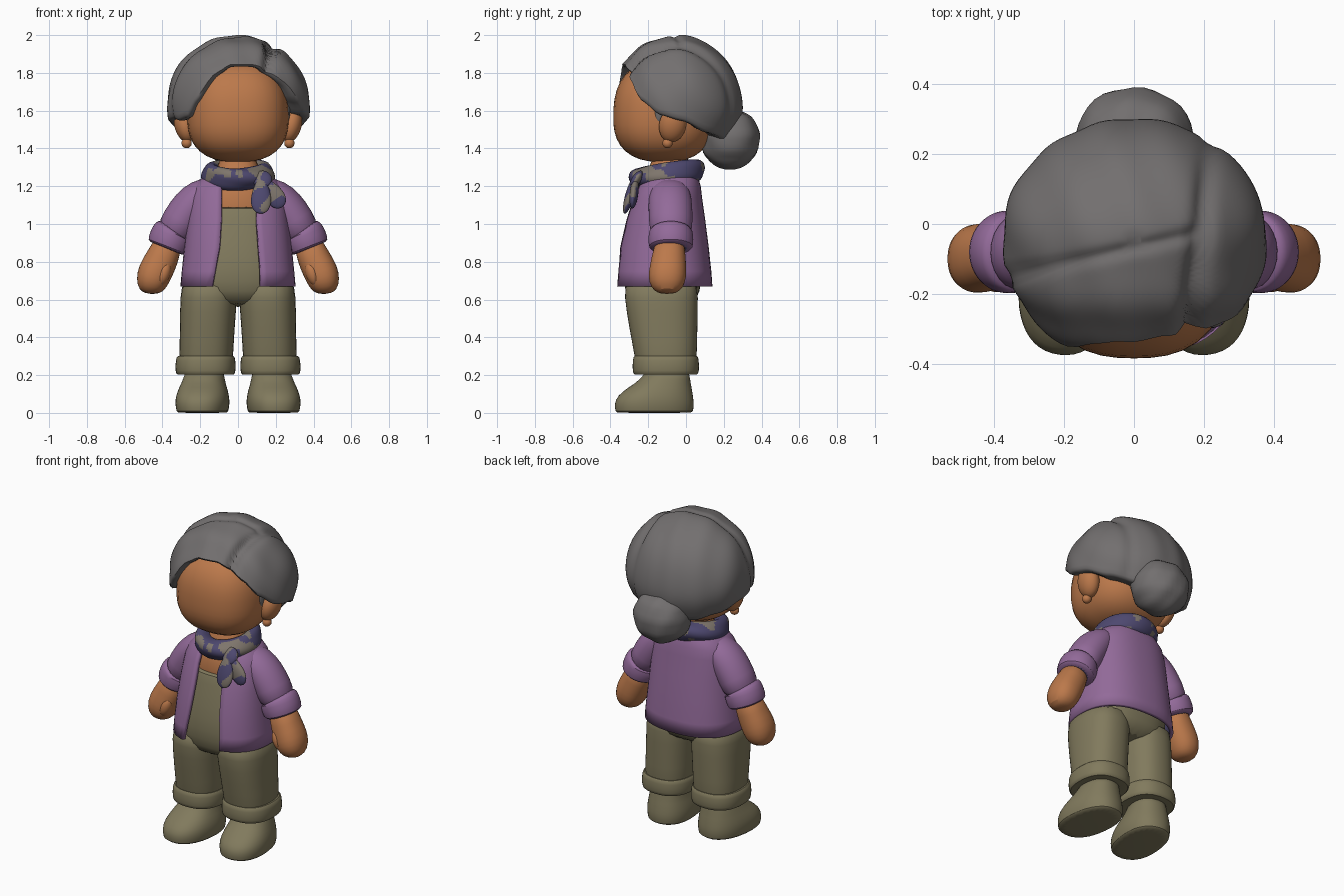
import bpy, bmesh, math
from mathutils import Vector, Matrix, noise
from math import sin, cos, pi, radians

if "Cube" in bpy.data.objects:
    bpy.data.objects.remove(bpy.data.objects["Cube"])


def material(name, rgb):
    m = bpy.data.materials.new(name)
    m.diffuse_color = (*rgb, 1)
    m.use_nodes = True
    m.node_tree.nodes["Principled BSDF"].inputs["Base Color"].default_value = m.diffuse_color
    return m


SKIN = material("skin brown", (0.50, 0.19, 0.07))
HAIR = material("hair grey", (0.17, 0.16, 0.16))
PURPLE = material("jacket purple", (0.29, 0.145, 0.32))
OLIVE = material("trouser olive", (0.22, 0.195, 0.11))
NAVY = material("scarf navy", (0.075, 0.065, 0.16))
PATCH = material("scarf grey", (0.21, 0.18, 0.15))


def finish(name, bm, mats, angle=45, subsurf=0, recalc=True):
    if recalc:
        bmesh.ops.recalc_face_normals(bm, faces=bm.faces)
    me = bpy.data.meshes.new(name)
    bm.to_mesh(me)
    bm.free()
    ob = bpy.data.objects.new(name, me)
    bpy.context.collection.objects.link(ob)
    for m in mats:
        me.materials.append(m)
    bpy.ops.object.select_all(action='DESELECT')
    ob.select_set(True)
    bpy.context.view_layer.objects.active = ob
    bpy.ops.object.shade_smooth_by_angle(angle=radians(angle))
    if subsurf:
        mod = ob.modifiers.new("smooth", 'SUBSURF')
        mod.levels = mod.render_levels = subsurf
    return ob


def sgnpow(v, p):
    return math.copysign(abs(v) ** p, v)


def loft(name, rings, mats, follow=False, n=2.0, sides=24, rot=None, subsurf=1, end_mat=0):
    """Closed tube through rings (x, y, z, radius across, radius along y)."""
    bm = bmesh.new()
    cs = [Vector(r[:3]) for r in rings]
    loops = []
    for i, (x, y, z, ru, rv) in enumerate(rings):
        t = Vector((0, 0, 1))
        if follow:
            t = (cs[min(i + 1, len(cs) - 1)] - cs[max(i - 1, 0)]).normalized()
        u = Vector((t.z, 0, -t.x)).normalized()
        loops.append([bm.verts.new(cs[i] + u * ru * sgnpow(cos(a), 2 / n)
                                   + Vector((0, rv * sgnpow(sin(a), 2 / n), 0)))
                      for a in [2 * pi * k / sides for k in range(sides)]])
    for a, b in zip(loops, loops[1:]):
        for k in range(sides):
            bm.faces.new((a[k], a[(k + 1) % sides], b[(k + 1) % sides], b[k]))
    bm.faces.new(loops[0])
    bm.faces.new(loops[-1]).material_index = end_mat
    if rot:
        bmesh.ops.rotate(bm, verts=bm.verts, cent=rot[0], matrix=Matrix.Rotation(rot[1], 3, 'Z'))
    return finish(name, bm, mats, subsurf=subsurf)


def blob(name, c, r, mat, n=2.0, rz_low=None, ridge=None, turn=None):
    """Super-ellipsoid, with an optional different lower half and ridges."""
    bm = bmesh.new()
    bmesh.ops.create_uvsphere(bm, u_segments=36, v_segments=20, radius=1)
    for v in bm.verts:
        d = v.co.normalized()
        d = d * sum(abs(q) ** n for q in d) ** (-1 / n)
        if ridge:
            d = d * (1 + ridge(d))
        rz = rz_low if rz_low and d.z < 0 else r[2]
        p = Vector((d.x * r[0], d.y * r[1], d.z * rz))
        v.co = (turn @ p if turn else p) + Vector(c)
    return finish(name, bm, [mat], angle=60)


# Head, neck and chest
blob("head", (0, -0.12, 1.565), (0.268, 0.265, 0.30), SKIN, n=2.5, rz_low=0.237)
loft("chest", [(0, -0.1, 0.95, 0.21, 0.165), (0, -0.1, 1.12, 0.2, 0.155), (0, -0.1, 1.19, 0.17, 0.145),
               (0, -0.09, 1.25, 0.11, 0.11), (0, -0.08, 1.4, 0.1, 0.1)], [SKIN], n=2.3)


# Hair: shell whose lower edge height varies around the head (degrees from front, z)
EDGE = [(-180, 1.45), (-150, 1.46), (-120, 1.50), (-95, 1.55), (-75, 1.57), (-60, 1.56), (-46, 1.58),
        (-36, 1.66), (-20, 1.80), (-8, 1.84), (14, 1.845), (30, 1.82), (42, 1.76), (58, 1.66),
        (75, 1.59), (95, 1.56), (120, 1.50), (150, 1.46), (180, 1.45)]


def edge_z(deg):
    for (a, za), (b, zb) in zip(EDGE, EDGE[1:]):
        if a <= deg <= b:
            f = (deg - a) / (b - a)
            f = f * f * (3 - 2 * f) * 0.5 + f * 0.5
            return za + (zb - za) * f


def hair_point(phi, theta):
    x, y, z = sin(theta) * sin(phi), -sin(theta) * cos(phi), cos(theta)
    part = math.exp(-((x - 0.50 - 0.10 * y) / 0.07) ** 2) * (0.10 if y < 0 else 0.10 * max(0.3, 1 - y))
    sweep = math.exp(-((y + 0.05 - 0.25 * x) / 0.06) ** 2) * 0.035 * (x < 0.5)
    strands = 0.010 * sin(9 * y + 4 * x * x + 7 * z) + 0.008 * sin(14 * x + 5 * y)
    s = 1.01 + strands - part * min(1, 1.6 * sin(theta)) - sweep
    return Vector((0.375 * x * s, -0.05 + 0.347 * y * s, 1.632 + 0.362 * z * s))


bm = bmesh.new()
SEG, ROWS = 96, 30
loops = []
for i in range(1, ROWS + 4):
    loop = []
    for k in range(SEG):
        deg = -180 + 360 * k / SEG
        te = math.acos(max(-0.95, (edge_z(deg) - 1.632) / 0.362))
        p = hair_point(radians(deg), te * min(i, ROWS) / ROWS)
        if i > ROWS:
            f, dz = [(0.965, -0.012), (0.90, -0.012), (0.5, 0.02)][i - ROWS - 1]
            p = Vector((p.x * f, -0.06 + (p.y + 0.06) * f, p.z + dz))
        loop.append(bm.verts.new(p))
    loops.append(loop)
for a, b in zip(loops, loops[1:]):
    for k in range(SEG):
        bm.faces.new((a[k], b[k], b[(k + 1) % SEG], a[(k + 1) % SEG]))
bm.faces.new(loops[0])
bm.faces.new(loops[-1])
finish("hair", bm, [HAIR], angle=60)

# Bun with soft strand ridges
blob("hair_bun", (0, 0.233, 1.45), (0.17, 0.157, 0.158), HAIR, n=2.1,
     ridge=lambda d: 0.018 * sin(9 * d.x + 4 * d.z) + 0.012 * sin(11 * d.z))

# Jacket body: open-fronted loft, (z, x radius, centre y, y radius, left gap, right gap)
JACKET = [(0.67, 0.305, -0.118, 0.258, 0.14, 0.12), (0.75, 0.298, -0.118, 0.252, 0.125, 0.12),
          (0.88, 0.285, -0.118, 0.238, 0.10, 0.11), (1.02, 0.27, -0.11, 0.212, 0.09, 0.10),
          (1.14, 0.255, -0.10, 0.185, 0.09, 0.10), (1.20, 0.235, -0.09, 0.168, 0.09, 0.10),
          (1.245, 0.19, -0.085, 0.15, 0.10, 0.10), (1.28, 0.13, -0.08, 0.13, 0.09, 0.09)]
bm = bmesh.new()
N, SEG = 2.4, 48
rows = []
for z, rx, cy, ry, gl, gr in JACKET:
    a0, a1 = math.asin((gr / rx) ** (N / 2)), 2 * pi - math.asin((gl / rx) ** (N / 2))
    angs = [a0 + (a1 - a0) * k / SEG for k in range(SEG + 1)]
    rows.append([bm.verts.new((rx * sgnpow(sin(a), 2 / N), cy - ry * sgnpow(cos(a), 2 / N), z))
                 for a in angs])
for a, b in zip(rows, rows[1:]):
    for k in range(SEG):
        bm.faces.new((a[k], a[k + 1], b[k + 1], b[k]))
jacket = finish("jacket", bm, [PURPLE, NAVY], recalc=False)
sol = jacket.modifiers.new("cloth", 'SOLIDIFY')
sol.thickness, sol.offset, sol.material_offset = 0.022, -1, 1

# Trouser top
loft("trouser_top", [(0, -0.12, 0.56, 0.2, 0.16), (0, -0.125, 0.64, 0.28, 0.2), (0, -0.125, 0.75, 0.272, 0.215),
                     (0, -0.12, 0.9, 0.25, 0.2), (0, -0.11, 1.05, 0.225, 0.175), (0, -0.108, 1.088, 0.22, 0.168),
                     (0, -0.108, 1.09, 0.2, 0.15)], [OLIVE], n=2.4, sides=32)

# Limbs and ears, one set for each side
for s, side in ((-1, "left"), (1, "right")):
    loft(side + "_trouser_leg", [(s * 0.170, -0.105, 0.22, 0.14, 0.16), (s * 0.168, -0.107, 0.3, 0.143, 0.165),
                                 (s * 0.163, -0.120, 0.45, 0.146, 0.182), (s * 0.155, -0.132, 0.62, 0.152, 0.197),
                                 (s * 0.150, -0.132, 0.72, 0.146, 0.195)], [OLIVE], n=2.4)
    loft(side + "_trouser_cuff", [(s * 0.170, -0.107, 0.205, 0.13, 0.15), (s * 0.172, -0.107, 0.20, 0.152, 0.168),
                                  (s * 0.172, -0.107, 0.215, 0.161, 0.178), (s * 0.172, -0.107, 0.285, 0.160, 0.177),
                                  (s * 0.170, -0.107, 0.305, 0.150, 0.168), (s * 0.170, -0.107, 0.30, 0.13, 0.15)],
         [OLIVE], n=2.4)
    loft(side + "_shoe", [(s * 0.18, -0.17, 0.0, 0.125, 0.2), (s * 0.18, -0.17, 0.004, 0.136, 0.208),
                          (s * 0.18, -0.17, 0.05, 0.143, 0.213), (s * 0.18, -0.165, 0.09, 0.140, 0.202),
                          (s * 0.18, -0.140, 0.135, 0.126, 0.170), (s * 0.18, -0.110, 0.175, 0.110, 0.130),
                          (s * 0.175, -0.095, 0.24, 0.100, 0.115)],
         [OLIVE], n=2.3, rot=((s * 0.17, -0.1, 0), s * radians(7)))
    loft(side + "_sleeve", [(s * 0.13, -0.085, 1.215, 0.045, 0.08), (s * 0.19, -0.085, 1.165, 0.085, 0.11),
                            (s * 0.245, -0.083, 1.10, 0.104, 0.118), (s * 0.30, -0.08, 1.02, 0.104, 0.116),
                            (s * 0.355, -0.08, 0.92, 0.10, 0.112)], [PURPLE], follow=True)
    loft(side + "_sleeve_cuff", [(s * 0.337, -0.08, 0.965, 0.095, 0.108), (s * 0.342, -0.08, 0.96, 0.111, 0.117),
                                 (s * 0.358, -0.08, 0.92, 0.115, 0.121), (s * 0.374, -0.08, 0.875, 0.112, 0.118),
                                 (s * 0.377, -0.08, 0.868, 0.09, 0.10)], [PURPLE, NAVY], follow=True, end_mat=1)
    loft(side + "_hand", [(s * 0.36, -0.085, 0.92, 0.075, 0.08), (s * 0.40, -0.092, 0.82, 0.087, 0.09),
                          (s * 0.44, -0.098, 0.745, 0.094, 0.102), (s * 0.457, -0.1, 0.69, 0.085, 0.097),
                          (s * 0.462, -0.1, 0.645, 0.063, 0.07), (s * 0.463, -0.1, 0.63, 0.025, 0.03)],
         [SKIN], follow=True, n=2.2)
    blob(side + "_thumb", (s * 0.395, -0.155, 0.735), (0.036, 0.04, 0.065), SKIN,
         turn=Matrix.Rotation(s * radians(-20), 3, 'Y'))
    blob(side + "_ear", (s * 0.282, -0.07, 1.525), (0.055, 0.072, 0.095), SKIN,
         turn=Matrix.Rotation(s * radians(14), 3, 'Y') @ Matrix.Rotation(radians(-12), 3, 'X'))
    blob(side + "_earring", (s * 0.272, -0.098, 1.428), (0.027, 0.027, 0.027), SKIN)
    blob(side + "_sideburn", (s * 0.258, -0.142, 1.605), (0.018, 0.026, 0.07), HAIR)


# Scarf: tilted ring, knot and two tails, patched by a noise rule
def patch(bm):
    for f in bm.faces:
        f.material_index = int(noise.noise(f.calc_center_median() * 13) > 0.16)


bm = bmesh.new()
rows = []
for i in range(96):
    a = 2 * pi * i / 96
    row = []
    for j in range(28):
        b = 2 * pi * j / 28
        w = 0.054 + 0.005 * sin(3 * b + 2 * a)
        p = Vector(((0.14 + w * cos(b)) * sin(a), -(0.148 + w * cos(b)) * cos(a), w * 1.08 * sin(b)))
        row.append(bm.verts.new(Matrix.Rotation(radians(9), 3, 'X') @ p + Vector((0, -0.1, 1.263))))
    rows.append(row)
for i in range(96):
    a, b = rows[i], rows[(i + 1) % 96]
    for j in range(28):
        bm.faces.new((a[j], b[j], b[(j + 1) % 28], a[(j + 1) % 28]))
patch(bm)
finish("scarf", bm, [NAVY, PATCH])

for name, top, tip, wid in (("scarf_knot", (0.125, -0.235, 1.28), (0.135, -0.29, 1.19), 0.05),
                            ("scarf_long_tail", (0.125, -0.27, 1.25), (0.12, -0.325, 1.055), 0.048),
                            ("scarf_short_tail", (0.13, -0.265, 1.24), (0.235, -0.285, 1.09), 0.045)):
    bm = bmesh.new()
    bmesh.ops.create_uvsphere(bm, u_segments=32, v_segments=28, radius=1)
    a, b = Vector(top), Vector(tip)
    d = (b - a).normalized()
    u = d.cross(Vector((0, 1, 0))).normalized()
    w = u.cross(d)
    for v in bm.verts:
        t = (1 - v.co.z) / 2
        flare = 1.0 if name == "scarf_knot" else 0.7 + 0.7 * t
        v.co = a + (b - a) * t + u * v.co.x * wid * flare + w * v.co.y * wid * 0.5
    patch(bm)
    finish(name, bm, [NAVY, PATCH])
